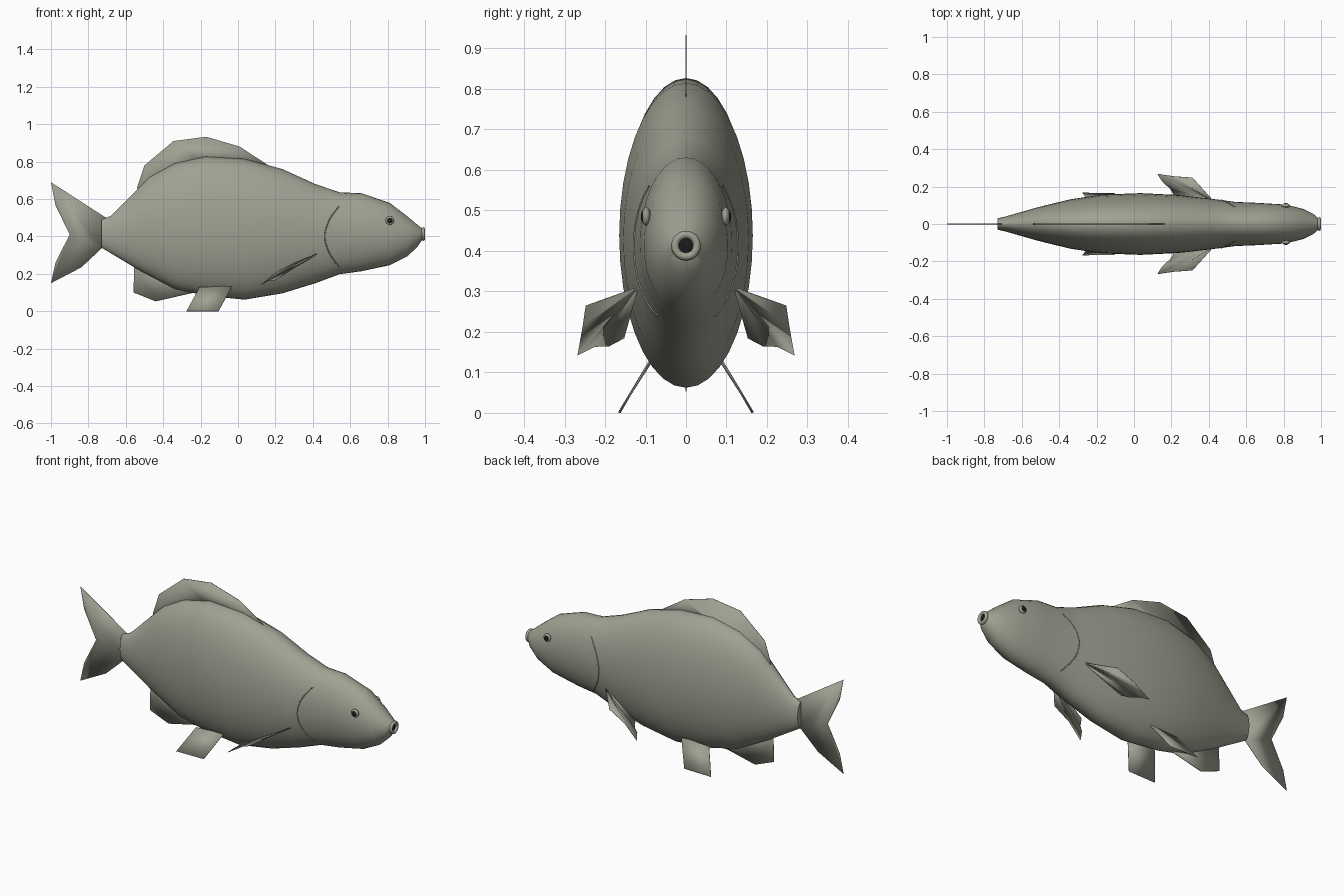
import bpy, bmesh
from math import sin, cos, pi, sqrt
from mathutils import Vector

cube = bpy.data.objects.get("Cube")
if cube:
    bpy.data.objects.remove(cube, do_unlink=True)


def material(name, rgb):
    mat = bpy.data.materials.new(name)
    mat.use_nodes = True
    mat.diffuse_color = (*rgb, 1)
    mat.node_tree.nodes["Principled BSDF"].inputs["Base Color"].default_value = (*rgb, 1)
    return mat


SKIN = material("olive grey skin", (0.35, 0.36, 0.29))
DARK = material("near black", (0.012, 0.012, 0.012))


def smooth(obj, angle=40):
    bpy.ops.object.select_all(action="DESELECT")
    obj.select_set(True)
    bpy.context.view_layer.objects.active = obj
    bpy.ops.object.shade_smooth_by_angle(angle=angle * pi / 180)


def finish(name, bm, *mats, angle=40):
    bmesh.ops.recalc_face_normals(bm, faces=bm.faces[:])
    mesh = bpy.data.meshes.new(name)
    bm.to_mesh(mesh)
    bm.free()
    for mat in mats:
        mesh.materials.append(mat)
    obj = bpy.data.objects.new(name, mesh)
    bpy.context.collection.objects.link(obj)
    smooth(obj, angle)
    return obj


def sheet(name, points, thickness=0.003):
    """Thin fin from an outline of 3D points."""
    bm = bmesh.new()
    bm.faces.new([bm.verts.new(p) for p in points])
    obj = finish(name, bm, SKIN)
    solid = obj.modifiers.new("thickness", "SOLIDIFY")
    solid.thickness = thickness
    solid.offset = 0
    return obj


# Body stations: x, top, bottom, half width
STATIONS = [
    (-.73, .49, .34, .03), (-.68, .51, .31, .042), (-.53, .66, .22, .085),
    (-.473, .717, .19, .1), (-.34, .79, .12, .132), (-.174, .827, .083, .157),
    (.035, .815, .062, .165), (.238, .76, .096, .155), (.414, .68, .15, .135),
    (.543, .636, .198, .118), (.66, .631, .214, .113), (.81, .58, .246, .104),
    (.906, .507, .294, .08), (.96, .462, .345, .053), (.987, .441, .385, .028),
]


def body_at(x):
    """Interpolated top, bottom and half width."""
    for a, b in zip(STATIONS, STATIONS[1:]):
        if a[0] <= x <= b[0]:
            t = (x - a[0]) / (b[0] - a[0])
            return [p + (q - p) * t for p, q in zip(a[1:], b[1:])]


def side_y(x, z):
    top, bottom, width = body_at(x)
    k = (z - (top + bottom) / 2) / ((top - bottom) / 2)
    return width * sqrt(max(0, 1 - k * k))


# Body: lofted ellipses, with the front cap as the dark mouth opening
SIDES = 36
bm = bmesh.new()
rings = []
for x, top, bottom, width in STATIONS:
    mid, half = (top + bottom) / 2, (top - bottom) / 2
    angles = [2 * pi * i / SIDES for i in range(SIDES)]
    rings.append([bm.verts.new((x, width * cos(a), mid + half * sin(a))) for a in angles])
for a, b in zip(rings, rings[1:]):
    for i in range(SIDES):
        j = (i + 1) % SIDES
        bm.faces.new((a[i], a[j], b[j], b[i]))
bm.faces.new(rings[0])
bm.faces.new(rings[-1]).material_index = 1
finish("body", bm, SKIN, DARK)

# Lips
bpy.ops.mesh.primitive_torus_add(major_radius=.027, minor_radius=.0095, major_segments=32,
                                 minor_segments=10, location=(.99, 0, .413),
                                 rotation=(0, pi / 2, 0))
lips = bpy.context.object
lips.name = "lips"
lips.data.materials.append(SKIN)
smooth(lips)

# Middle fins, lying in the plane of symmetry
FINS = {
    "dorsal_fin": [(-.53, .63), (-.54, .66), (-.5, .78), (-.345, .91), (-.17, .933),
                   (.01, .88), (.17, .775), (.1, .74), (-.17, .78), (-.4, .7)],
    "tail_fin": [(-.69, .49), (-1, .69), (-.976, .567), (-.9, .41), (-.976, .26),
                 (-1, .15), (-.837, .235), (-.725, .34)],
    "anal_fin": [(-.54, .26), (-.555, .24), (-.559, .1), (-.44, .053), (-.25, .096),
                 (-.2, .14)],
}
for name, outline in FINS.items():
    sheet(name, [(x, 0, z) for x, z in outline])


def pectoral_fin(name, side):
    """Fan of pleats spreading from a narrow root."""
    root = Vector((.43, .118, .31))
    outer, tip, inner = (Vector(p) for p in
                         [(.31, .247, .267), (.123, .267, .146), (.22, .155, .178)])
    normal = (outer - root).cross(inner - root).normalized()
    rim = [outer, outer.lerp(tip, .5), tip, tip.lerp(inner, .35), tip.lerp(inner, .7), inner]
    near, far = [], []
    bm = bmesh.new()
    flip = Vector((1, side, 1))
    for i, p in enumerate(rim):
        bend = normal * (.009 if i % 2 else -.004)
        start = root.lerp(p, .06)
        near.append(bm.verts.new(start * flip))
        far.append(bm.verts.new((p + bend) * flip))
    for i in range(len(rim) - 1):
        bm.faces.new((near[i], near[i + 1], far[i + 1], far[i]))
    obj = finish(name, bm, SKIN, angle=15)
    solid = obj.modifiers.new("thickness", "SOLIDIFY")
    solid.thickness = .003
    solid.offset = 0


def disc(name, mat, location, radius, depth):
    """Flattened ball facing sideways."""
    bpy.ops.mesh.primitive_uv_sphere_add(segments=24, ring_count=12, location=location,
                                         rotation=(pi / 2, 0, 0))
    obj = bpy.context.object
    obj.name = name
    obj.scale = (radius, radius, depth)
    obj.data.materials.append(mat)
    smooth(obj)


def gill_edge(name, side):
    """Fine ridge curving down the cheek."""
    curve = bpy.data.curves.new(name, "CURVE")
    curve.dimensions = "3D"
    curve.bevel_depth = .003
    curve.bevel_resolution = 1
    spline = curve.splines.new("POLY")
    steps = 14
    spline.points.add(steps)
    for i in range(steps + 1):
        t = i / steps * 2 - 1
        x, z = .465 + .075 * t * t, .4 - .16 * t
        spline.points[i].co = (x, side * side_y(x, z), z, 1)
    curve.materials.append(SKIN)
    bpy.context.collection.objects.link(bpy.data.objects.new(name, curve))


# Paired parts
for label, side in (("left", 1), ("right", -1)):
    pectoral_fin(label + "_pectoral_fin", side)
    sheet(label + "_pelvic_fin", [(x, side * y, z) for x, y, z in
          [(-.03, .085, .136), (-.206, .085, .127), (-.275, .166, .001), (-.104, .163, .001)]],
          .004)
    disc(label + "_eye", SKIN, (.812, side * .098, .485), .023, .011)
    disc(label + "_pupil", DARK, (.812, side * .104, .485), .0155, .0075)
    gill_edge(label + "_gill_edge", side)
